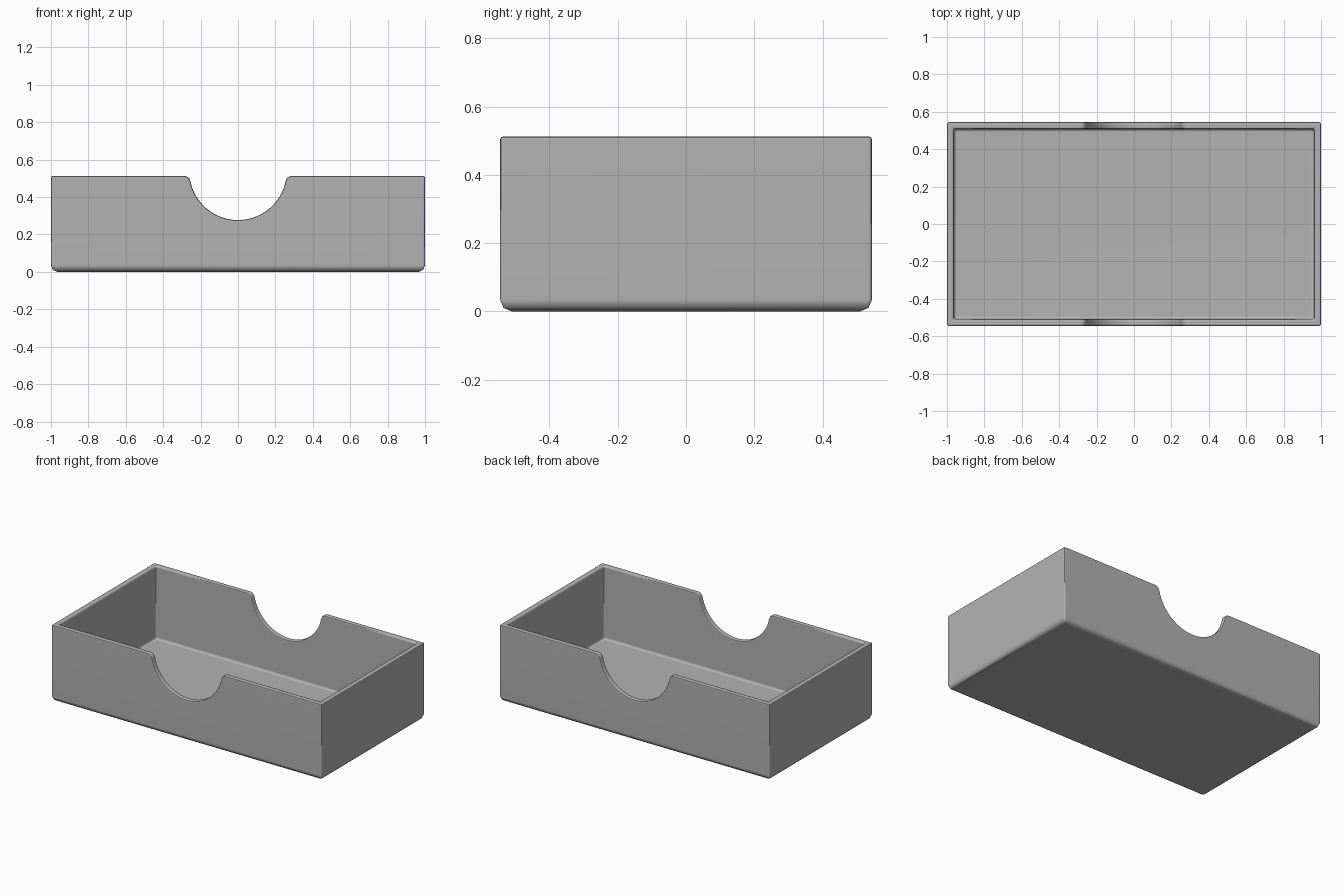
import bpy, bmesh, math
from mathutils import Vector

if "Cube" in bpy.data.objects:
    bpy.data.objects.remove(bpy.data.objects["Cube"], do_unlink=True)

HALF_X, HALF_Y, TOP = 1.0, 0.545, 0.513
WALL, FLOOR, LIP = 0.037, 0.026, 0.01
NOTCH_R, NOTCH_LOW, SHOULDER_R = 0.26, 0.277, 0.035

grey = bpy.data.materials.new("grey plastic")
grey.use_nodes = True
colour = (0.45, 0.45, 0.45, 1)
grey.diffuse_color = colour
grey.node_tree.nodes["Principled BSDF"].inputs["Base Color"].default_value = colour


def make_object(name, bm):
    bmesh.ops.recalc_face_normals(bm, faces=bm.faces)
    mesh = bpy.data.meshes.new(name)
    bm.to_mesh(mesh)
    bm.free()
    mesh.materials.append(grey)
    obj = bpy.data.objects.new(name, mesh)
    bpy.context.collection.objects.link(obj)
    return obj


def round_bottom(bm, width):
    low = min(v.co.z for v in bm.verts)
    edges = [e for e in bm.edges if all(abs(v.co.z - low) < 1e-5 for v in e.verts)]
    bmesh.ops.bevel(bm, geom=edges, offset=width, segments=2, profile=0.5, affect='EDGES')


def arc(cx, cz, r, start, end, steps):
    angles = [start + (end - start) * i / steps for i in range(steps + 1)]
    return [(cx + r * math.cos(a), cz + r * math.sin(a)) for a in angles]


# Right half of the thumb notch: rounded shoulder, then the main arc down to the middle
notch_z = NOTCH_LOW + NOTCH_R
shoulder_z = TOP - SHOULDER_R
shoulder_x = math.sqrt((NOTCH_R + SHOULDER_R) ** 2 - (notch_z - shoulder_z) ** 2)
tilt = math.atan2(shoulder_z - notch_z, shoulder_x)
half = arc(shoulder_x, shoulder_z, SHOULDER_R, math.pi / 2, math.pi + tilt, 6)
half += arc(0, notch_z, NOTCH_R, tilt, -math.pi / 2, 14)[1:]
notch = half + [(-x, z) for x, z in reversed(half[:-1])]

# Solid block with the notch running through it from front to back
outline = [(-HALF_X, 0), (HALF_X, 0), (HALF_X, TOP)] + notch + [(-HALF_X, TOP)]
bm = bmesh.new()
face = bm.faces.new([bm.verts.new((x, -HALF_Y, z)) for x, z in outline])
extruded = bmesh.ops.extrude_face_region(bm, geom=[face])["geom"]
moved = [g for g in extruded if isinstance(g, bmesh.types.BMVert)]
bmesh.ops.translate(bm, verts=moved, vec=Vector((0, 2 * HALF_Y, 0)))
round_bottom(bm, 0.035)
tray = make_object("tray", bm)

# Cavity that hollows the block into a tray
bm = bmesh.new()
bmesh.ops.create_cube(bm, size=1)
for v in bm.verts:
    v.co = (v.co.x * 2 * (HALF_X - WALL), v.co.y * 2 * (HALF_Y - WALL),
            FLOOR if v.co.z < 0 else TOP + 0.2)
round_bottom(bm, 0.015)
cavity = make_object("cavity_cutter", bm)
cavity.hide_render = True
cavity.hide_set(True)

hollow = tray.modifiers.new("hollow", 'BOOLEAN')
hollow.object = cavity
hollow.operation = 'DIFFERENCE'
hollow.solver = 'EXACT'

# Softened rim, notch and corner edges
soft = tray.modifiers.new("soft_edges", 'BEVEL')
soft.width = LIP
soft.segments = 2
soft.limit_method = 'ANGLE'
soft.angle_limit = math.radians(50)
soft.use_clamp_overlap = False

bpy.ops.object.select_all(action='DESELECT')
tray.select_set(True)
bpy.context.view_layer.objects.active = tray
bpy.ops.object.modifier_apply(modifier="hollow")
bpy.ops.object.modifier_apply(modifier="soft_edges")
bpy.data.objects.remove(cavity, do_unlink=True)
bpy.ops.object.shade_smooth_by_angle(angle=math.radians(40))
weighted = tray.modifiers.new("flat_sides", 'WEIGHTED_NORMAL')
weighted.keep_sharp = True
